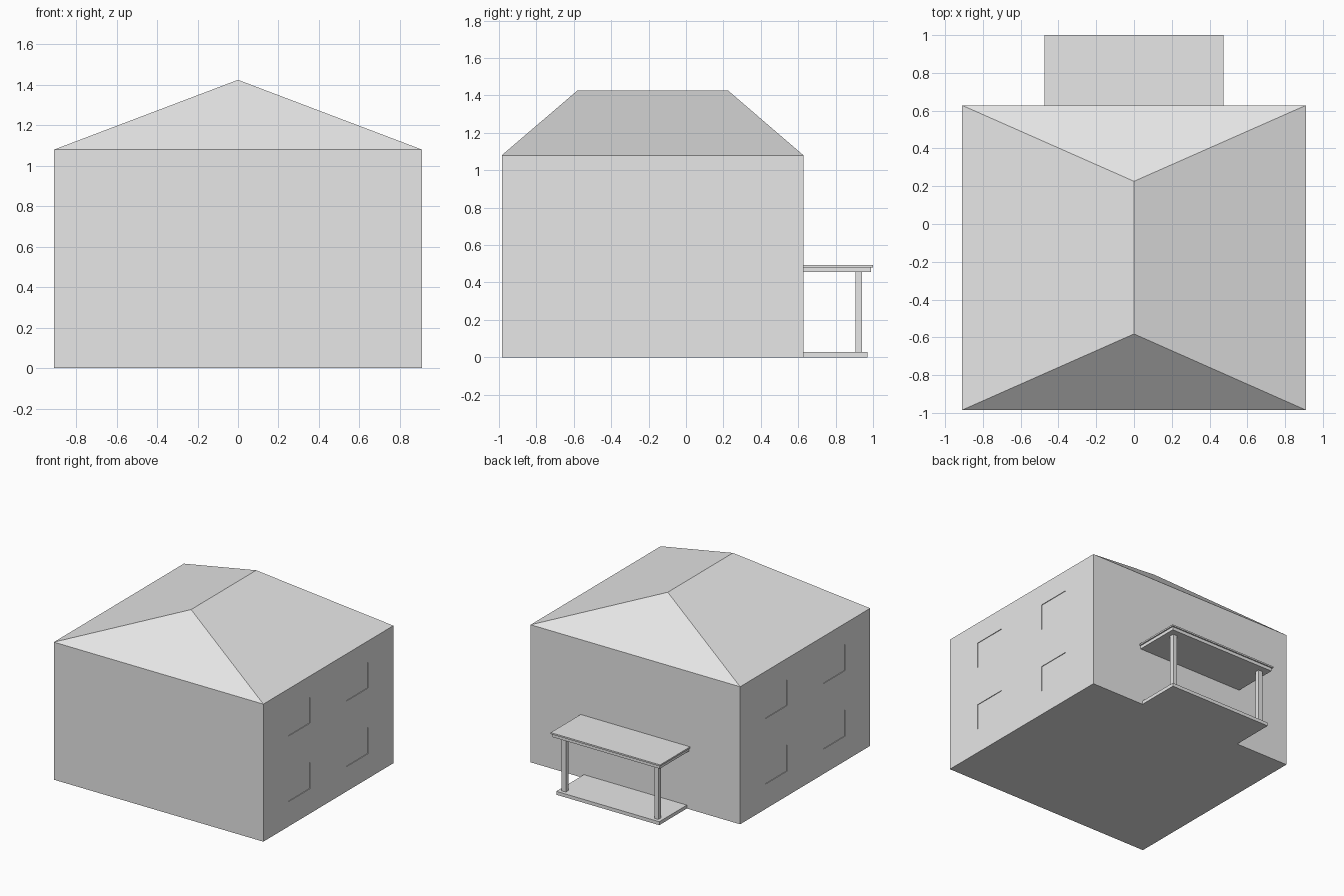
import bpy
import bmesh
from mathutils import Vector

cube = bpy.data.objects.get("Cube")
if cube:
    bpy.data.objects.remove(cube, do_unlink=True)

grey = bpy.data.materials.new("plain_grey")
grey.use_nodes = True
grey.diffuse_color = (0.8, 0.8, 0.8, 1)
grey.node_tree.nodes["Principled BSDF"].inputs["Base Color"].default_value = (0.8, 0.8, 0.8, 1)

HALF_W, FRONT, BACK, EAVES, RIDGE = 0.91, -0.985, 0.628, 1.08, 1.425
WINDOW_Y = [(-0.675, -0.405), (0.045, 0.315)]
WINDOW_Z = [(0.195, 0.40), (0.71, 0.914)]
RECESS = 0.005


def finish(name, bm):
    bmesh.ops.recalc_face_normals(bm, faces=bm.faces)
    mesh = bpy.data.meshes.new(name)
    bm.to_mesh(mesh)
    bm.free()
    mesh.materials.append(grey)
    obj = bpy.data.objects.new(name, mesh)
    bpy.context.scene.collection.objects.link(obj)
    return obj


def box_bm(x0, x1, y0, y1, z0, z1):
    bm = bmesh.new()
    bmesh.ops.create_cube(bm, size=1)
    for v in bm.verts:
        v.co = Vector((x1 if v.co.x > 0 else x0,
                       y1 if v.co.y > 0 else y0,
                       z1 if v.co.z > 0 else z0))
    return bm


def box(name, *bounds):
    return finish(name, box_bm(*bounds))


# Walls: open under the roof, with shallow window recesses on both sides
bm = box_bm(-HALF_W, HALF_W, FRONT, BACK, 0, EAVES)
bmesh.ops.delete(bm, geom=[f for f in bm.faces if f.normal.z > 0.5], context='FACES')
for axis, spans in ((1, WINDOW_Y), (2, WINDOW_Z)):
    for cut in [c for span in spans for c in span]:
        point, normal = Vector((0, 0, 0)), Vector((0, 0, 0))
        point[axis], normal[axis] = cut, 1
        side_faces = [f for f in bm.faces if abs(f.normal.x) > 0.5]
        geom = side_faces + list({e for f in side_faces for e in f.edges})
        geom += list({v for f in side_faces for v in f.verts})
        bmesh.ops.bisect_plane(bm, geom=geom, plane_co=point, plane_no=normal)
bm.normal_update()


def is_window(face):
    c = face.calc_center_median()
    return (abs(face.normal.x) > 0.5
            and any(a < c.y < b for a, b in WINDOW_Y)
            and any(a < c.z < b for a, b in WINDOW_Z))


for face in [f for f in bm.faces if is_window(f)]:
    inward = -RECESS if face.calc_center_median().x > 0 else RECESS
    result = bmesh.ops.extrude_discrete_faces(bm, faces=[face])
    pane = result["faces"][0]
    bmesh.ops.translate(bm, verts=pane.verts, vec=(inward, 0, 0))
finish("house_walls", bm)

# Hipped roof
bm = bmesh.new()
fl, fr, br, bl = [bm.verts.new((x, y, EAVES)) for x, y in
                  ((-HALF_W, FRONT), (HALF_W, FRONT), (HALF_W, BACK), (-HALF_W, BACK))]
ridge_front = bm.verts.new((0, -0.582, RIDGE))
ridge_back = bm.verts.new((0, 0.226, RIDGE))
for corners in ((fl, fr, ridge_front), (fr, br, ridge_back, ridge_front),
                (br, bl, ridge_back), (bl, fl, ridge_front, ridge_back)):
    bm.faces.new(corners)
finish("hipped_roof", bm)

# Back porch: floor, two posts and a canopy with a small lip
box("porch_floor", -0.447, 0.447, BACK, 0.97, 0, 0.027)
for side, x in (("left", 0.402), ("right", -0.402)):
    box(side + "_porch_post", x - 0.018, x + 0.018, 0.907, 0.942, 0.027, 0.455)
box("porch_canopy", -0.465, 0.465, BACK, 0.99, 0.455, 0.48)
box("porch_canopy_lip", -0.475, 0.475, BACK, 1.0, 0.48, 0.492)
